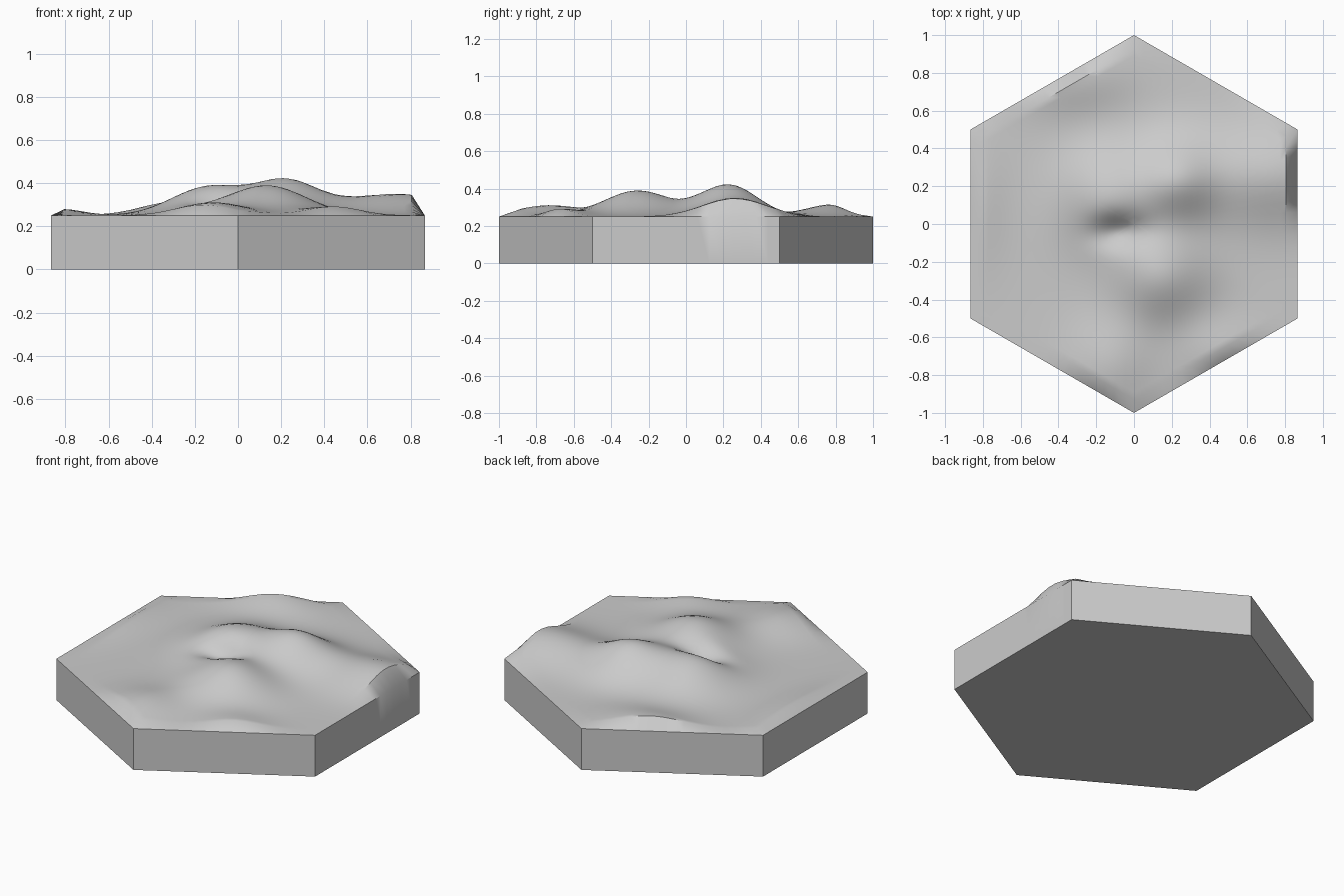
import bpy, bmesh, math

cube = bpy.data.objects.get("Cube")
if cube:
    bpy.data.objects.remove(cube)

BASE = 0.25
SEGMENTS = 96
RINGS = 24

# Hills and hollows: x, y, height, width in x, width in y
HILLS = [
    (0.22, 0.23, 0.145, 0.15, 0.15),
    (-0.14, 0.14, 0.13, 0.17, 0.19),
    (0.14, -0.27, 0.135, 0.18, 0.17),
    (0.74, 0.26, 0.10, 0.26, 0.17),
    (-0.31, 0.78, 0.065, 0.20, 0.14),
    (-0.12, -0.74, 0.06, 0.15, 0.17),
    (0.45, -0.68, 0.04, 0.15, 0.12),
    (-0.82, 0.15, 0.03, 0.10, 0.25),
    (-0.08, -0.04, -0.07, 0.10, 0.06),
]


def ground(x, y):
    rise = sum(h * math.exp(-((x - a) / sx) ** 2 / 2 - ((y - b) / sy) ** 2 / 2)
               for a, b, h, sx, sy in HILLS)
    return BASE + max(rise, 0)


def hex_point(i):
    """Point on the rim of a pointed-front hexagon of radius 1."""
    side, step = divmod(i, SEGMENTS // 6)
    f = step / (SEGMENTS // 6)
    a, b = (math.radians(60 * k + 30) for k in (side, side + 1))
    return (math.cos(a) * (1 - f) + math.cos(b) * f,
            math.sin(a) * (1 - f) + math.sin(b) * f)


bm = bmesh.new()
rim = [hex_point(i) for i in range(SEGMENTS)]

# Concentric rings of terrain, dropping to the base height at the rim
rings = []
for r in range(1, RINGS + 1):
    t = 0.93 * r / RINGS
    rings.append([bm.verts.new((x * t, y * t, ground(x * t, y * t))) for x, y in rim])
rings.append([bm.verts.new((x, y, BASE)) for x, y in rim])
rings.append([bm.verts.new((x, y, 0)) for x, y in rim])

# Centre fan, terrain and side walls, then the flat underside
centre = bm.verts.new((0, 0, ground(0, 0)))
for i in range(SEGMENTS):
    j = (i + 1) % SEGMENTS
    bm.faces.new((centre, rings[0][i], rings[0][j]))
    for inner, outer in zip(rings, rings[1:]):
        bm.faces.new((inner[i], outer[i], outer[j], inner[j]))
bm.faces.new(rings[-1][::-1])

mesh = bpy.data.meshes.new("hex_terrain_tile")
bm.to_mesh(mesh)
bm.free()
tile = bpy.data.objects.new("hex_terrain_tile", mesh)
bpy.context.collection.objects.link(tile)

# Plain stone grey
grey = bpy.data.materials.new("stone_grey")
grey.use_nodes = True
colour = (0.6, 0.6, 0.6, 1)
grey.diffuse_color = colour
grey.node_tree.nodes["Principled BSDF"].inputs["Base Color"].default_value = colour
mesh.materials.append(grey)

bpy.context.view_layer.objects.active = tile
tile.select_set(True)
bpy.ops.object.shade_smooth_by_angle(angle=math.radians(40))
